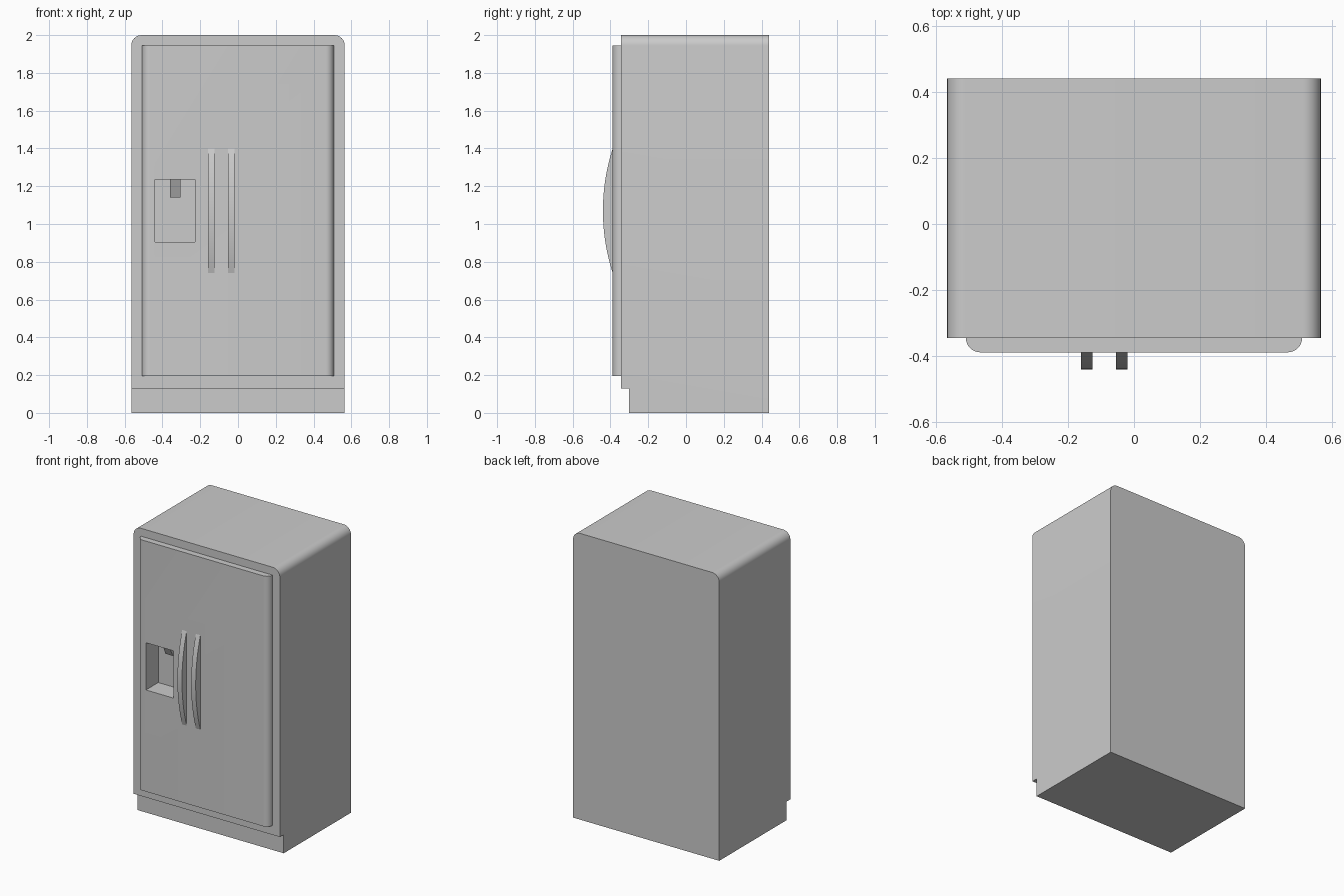
import bpy, bmesh, math

if "Cube" in bpy.data.objects:
    bpy.data.objects.remove(bpy.data.objects["Cube"])


def prism(name, pts, place, lo, hi):
    """Extrude a 2D outline from lo to hi; place(a, b, t) maps it to xyz."""
    bm = bmesh.new()
    low = [bm.verts.new(place(a, b, lo)) for a, b in pts]
    high = [bm.verts.new(place(a, b, hi)) for a, b in pts]
    bm.faces.new(low)
    bm.faces.new(high)
    n = len(pts)
    for i in range(n):
        j = (i + 1) % n
        bm.faces.new((low[i], low[j], high[j], high[i]))
    bmesh.ops.recalc_face_normals(bm, faces=bm.faces)
    me = bpy.data.meshes.new(name)
    bm.to_mesh(me)
    bm.free()
    ob = bpy.data.objects.new(name, me)
    bpy.context.collection.objects.link(ob)
    return ob


def along_x(a, b, t): return (t, a, b)
def along_y(a, b, t): return (a, t, b)
def along_z(a, b, t): return (a, b, t)


def box(name, x0, x1, y0, y1, z0, z1):
    return prism(name, [(x0, y0), (x1, y0), (x1, y1), (x0, y1)], along_z, z0, z1)


def arc(cx, cy, r, a0, a1, n):
    return [(cx + r * math.cos(math.radians(a0 + (a1 - a0) * i / n)),
             cy + r * math.sin(math.radians(a0 + (a1 - a0) * i / n)))
            for i in range(n + 1)]


def activate(ob):
    bpy.ops.object.select_all(action='DESELECT')
    ob.select_set(True)
    bpy.context.view_layer.objects.active = ob


def cut(ob, cutter):
    mod = ob.modifiers.new("cut", 'BOOLEAN')
    mod.operation = 'DIFFERENCE'
    mod.solver = 'EXACT'
    mod.object = cutter
    activate(ob)
    bpy.ops.object.modifier_apply(modifier=mod.name)


def smooth(ob):
    activate(ob)
    bpy.ops.object.shade_smooth_by_angle(angle=math.radians(30))


W, FRONT, BACK = 0.565, -0.345, 0.44
DOOR = -0.388

# Cabinet with rounded top corners
R = 0.055
outline = ([(-W, 0), (W, 0)] + arc(W - R, 2 - R, R, 0, 90, 8)
           + arc(-W + R, 2 - R, R, 90, 180, 8))
cabinet = prism("cabinet", outline, along_y, FRONT, BACK)

# Door panel with rounded vertical front edges
D, r = 0.508, 0.043
outline = ([(D, FRONT), (-D, FRONT)] + arc(-D + r, DOOR + r, r, 180, 270, 8)[1:]
           + arc(D - r, DOOR + r, r, 270, 360, 8)[:-1])
door = prism("door", outline, along_z, 0.195, 1.945)

# Toe kick and dispenser recess cutters
toe = box("toe_kick_cutter", -1, 1, -0.6, -0.302, -0.1, 0.13)
recess = box("dispenser_cutter", -0.44, -0.227, -0.6, -0.252, 0.905, 1.235)
cut(cabinet, toe)
cut(cabinet, recess)
cut(door, recess)
for c in (toe, recess):
    bpy.data.objects.remove(c)
smooth(cabinet)
smooth(door)

# Dispenser nozzle with a slanted front
prism("dispenser_nozzle",
      [(-0.252, 1.235), (-0.33, 1.235), (-0.285, 1.14), (-0.252, 1.14)],
      along_x, -0.36, -0.305)

# Bowed door handles
half, rise, mid = 0.33, 0.052, 1.07
rad = (half ** 2 + rise ** 2) / (2 * rise)
ang = math.degrees(math.asin(half / rad))
bow = arc(DOOR - rise + rad, mid, rad, 180 - ang, 180 + ang, 16)
for name, x in (("left_handle", -0.16), ("right_handle", -0.054)):
    smooth(prism(name, bow, along_x, x, x + 0.035))
